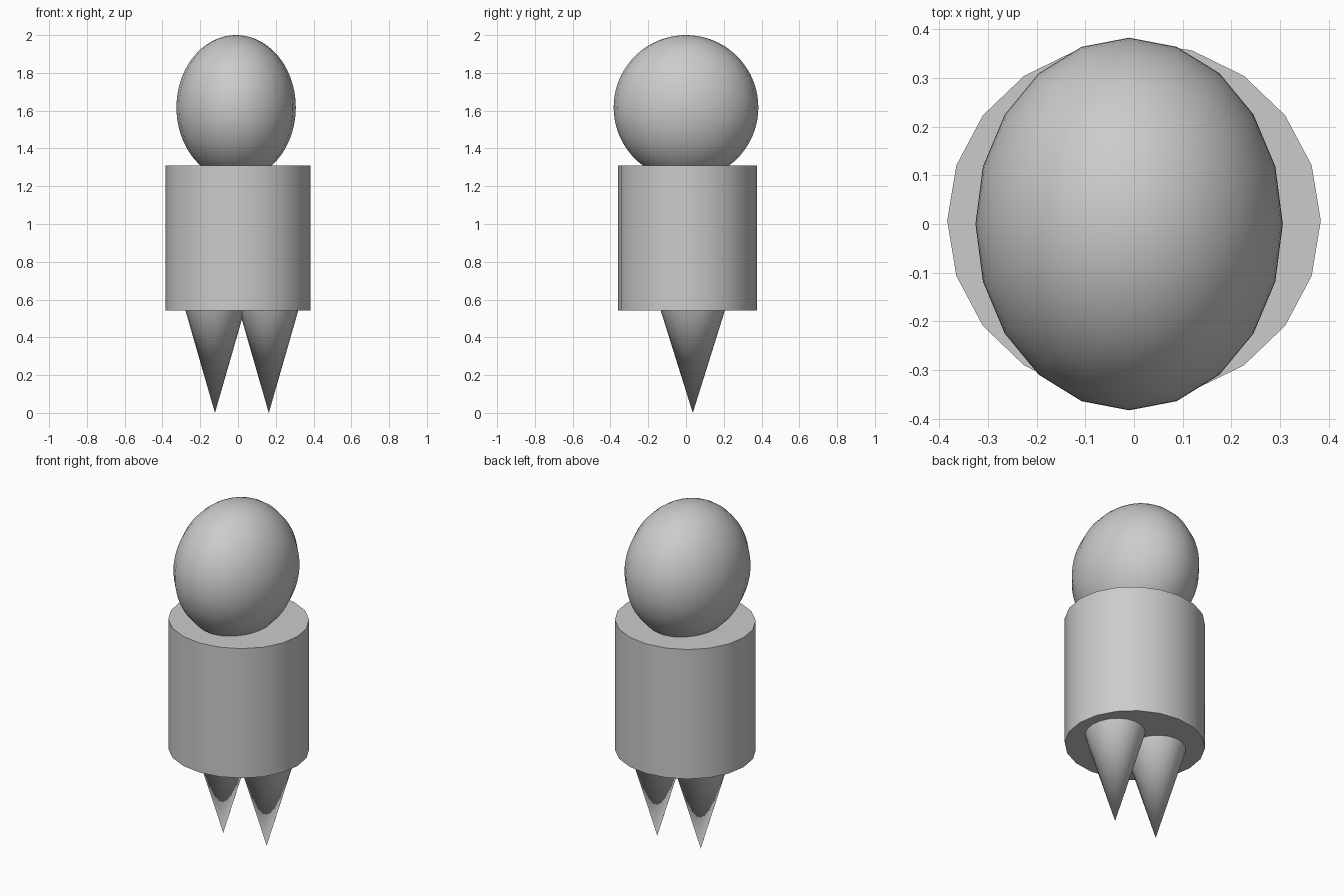
import bpy
import math

if "Cube" in bpy.data.objects:
    bpy.data.objects.remove(bpy.data.objects["Cube"])

SIDES = 20


def finish(obj, name, scale):
    """Name the part, apply its scale and smooth the rounded faces."""
    obj.name = name
    obj.scale = scale
    bpy.ops.object.transform_apply(location=False, rotation=False, scale=True)
    bpy.ops.object.shade_smooth_by_angle(angle=math.radians(35))
    return obj


# Head: egg-shaped ball, narrower from side to side
bpy.ops.mesh.primitive_uv_sphere_add(segments=SIDES, ring_count=40, radius=1,
                                     location=(-0.01, 0, 1.617))
finish(bpy.context.object, "head", (0.316, 0.383, 0.383))

# Body: slightly oval upright cylinder
body_bottom, body_top = 0.542, 1.31
bpy.ops.mesh.primitive_cylinder_add(vertices=SIDES, radius=1, depth=1,
                                    location=(0, 0.007, (body_bottom + body_top) / 2))
finish(bpy.context.object, "body", (0.384, 0.368, body_top - body_bottom))

# Legs: cones standing on their tips, tops sunk into the body
leg_height = 0.59
for name, x in (("left_leg", -0.122), ("right_leg", 0.163)):
    bpy.ops.mesh.primitive_cone_add(vertices=SIDES, radius1=0, radius2=1, depth=1,
                                    location=(x, 0.036, leg_height / 2))
    finish(bpy.context.object, name, (0.170, 0.185, leg_height))
